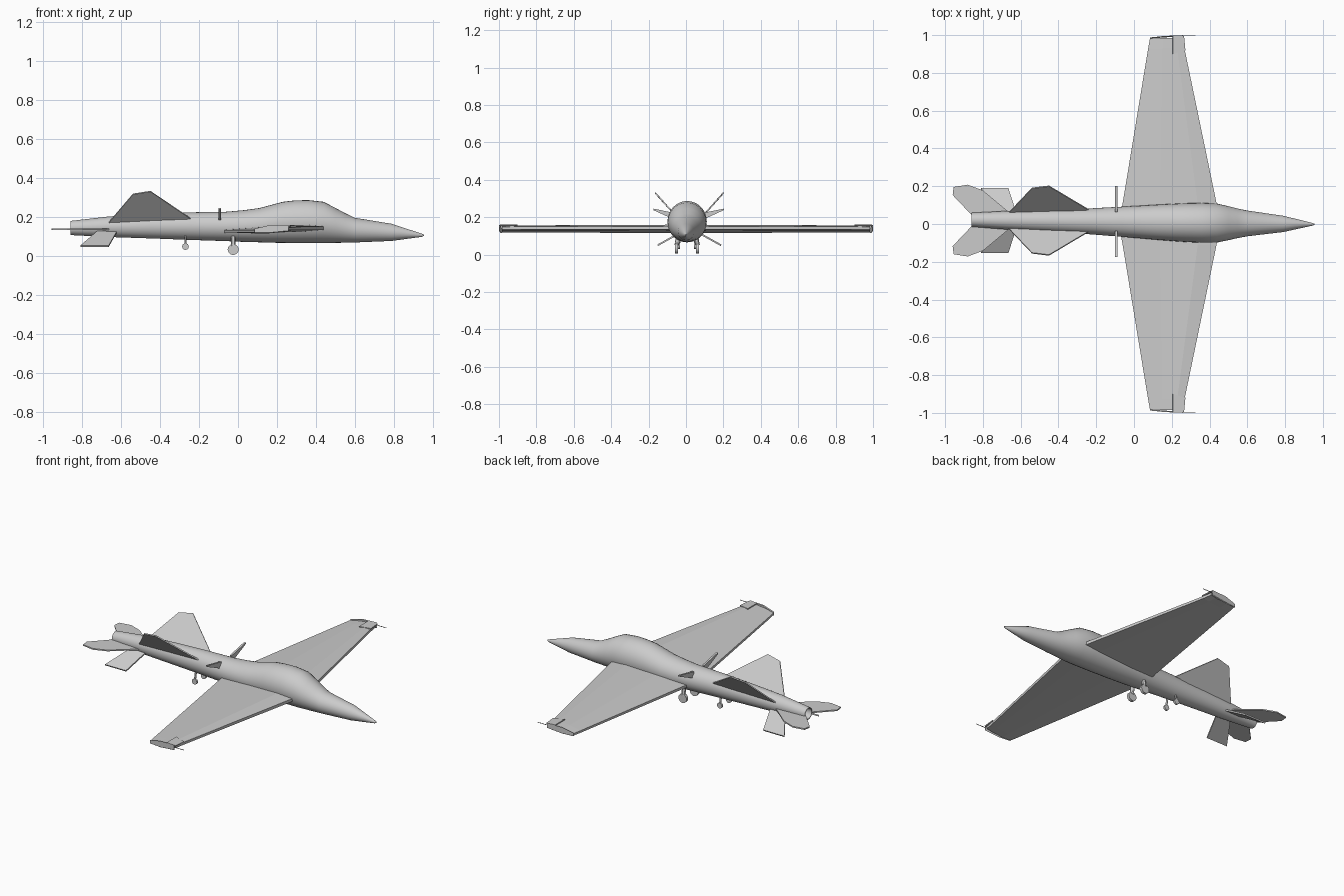
import bpy, bmesh, math
from mathutils import Vector


def make(name, verts, faces, smooth=False):
    me = bpy.data.meshes.new(name)
    me.from_pydata(verts, [], faces)
    bm = bmesh.new()
    bm.from_mesh(me)
    bmesh.ops.recalc_face_normals(bm, faces=bm.faces)
    bm.to_mesh(me)
    bm.free()
    ob = bpy.data.objects.new(name, me)
    bpy.context.collection.objects.link(ob)
    if smooth:
        bpy.ops.object.select_all(action='DESELECT')
        ob.select_set(True)
        bpy.context.view_layer.objects.active = ob
        bpy.ops.object.shade_smooth_by_angle(angle=math.radians(30))
    return ob


def loft(name, rings, smooth=False):
    # skin a list of equal-length vertex rings and cap both ends
    n = len(rings[0])
    verts = [v for r in rings for v in r]
    faces = [(i * n + j, i * n + (j + 1) % n, (i + 1) * n + (j + 1) % n, (i + 1) * n + j)
             for i in range(len(rings) - 1) for j in range(n)]
    faces += [tuple(range(n)), tuple((len(rings) - 1) * n + j for j in range(n))]
    return make(name, verts, faces, smooth)


def plate(name, outline, thick):
    # thin slab around a planar outline
    pts = [Vector(p) for p in outline]
    nrm = (pts[1] - pts[0]).cross(pts[2] - pts[0]).normalized() * thick / 2
    return loft(name, [[p - nrm for p in pts], [p + nrm for p in pts]])


def cylinder(name, a, b, r, n=16, r2=None):
    a, b = Vector(a), Vector(b)
    q = (b - a).to_track_quat('Z', 'Y')
    ring = lambda c, rad: [c + q @ Vector((rad * math.cos(2 * math.pi * k / n),
                                           rad * math.sin(2 * math.pi * k / n), 0)) for k in range(n)]
    return loft(name, [ring(a, r), ring(b, r2 or r)], True)


def mid(x):
    # the body drifts slightly sideways towards the tail
    return 0.011 - 0.0133 * x


# fuselage: x, half width, bottom z, top z (first two stations form the hollow exhaust)
stations = [(-0.78, 0.028, 0.116, 0.172), (-0.86, 0.032, 0.112, 0.175),
            (-0.86, 0.037, 0.107, 0.180), (-0.66, 0.050, 0.097, 0.203),
            (-0.45, 0.060, 0.090, 0.215), (-0.24, 0.068, 0.082, 0.224),
            (-0.06, 0.080, 0.076, 0.227), (0.03, 0.086, 0.072, 0.235),
            (0.11, 0.092, 0.070, 0.246), (0.17, 0.096, 0.068, 0.262),
            (0.23, 0.100, 0.067, 0.278), (0.29, 0.103, 0.066, 0.285),
            (0.36, 0.105, 0.066, 0.287), (0.44, 0.103, 0.066, 0.278),
            (0.50, 0.090, 0.067, 0.247), (0.55, 0.078, 0.068, 0.220),
            (0.60, 0.068, 0.069, 0.196), (0.79, 0.043, 0.077, 0.165),
            (0.945, 0.007, 0.098, 0.114), (0.955, 0.003, 0.103, 0.109)]
N = 32
rings = []
for x, w, lo, hi in stations:
    rings.append([(x, mid(x) + w * math.cos(2 * math.pi * k / N),
                   (lo + hi) / 2 + (hi - lo) / 2 * math.sin(2 * math.pi * k / N)) for k in range(N)])
loft("fuselage", rings, True)

# wing section: chord fraction from trailing edge, lower or upper height
section = [(0, 0.118), (0.35, 0.116), (0.8, 0.126), (1, 0.134),
           (1, 0.152), (0.8, 0.160), (0.4, 0.150), (0, 0.134)]

for s, side in ((1, "left"), (-1, "right")):
    # main wing
    spans = [(0.03, -0.075, 0.45, 1.0), (0.11, -0.06, 0.437, 1.0),
             (0.93, 0.075, 0.267, 0.85), (0.985, 0.085, 0.258, 0.8)]
    loft(side + "_wing", [[(te + f * (le - te), s * y, 0.135 + (z - 0.135) * k)
                           for f, z in section] for y, te, le, k in spans])
    # wing tip cap, tip panel and probe
    plate(side + "_tip_cap", [(0.085, s * 0.985, 0.118), (0.16, s * 0.993, 0.118),
                              (0.26, s * 0.997, 0.128), (0.26, s * 0.997, 0.158),
                              (0.16, s * 0.993, 0.156), (0.085, s * 0.985, 0.138)], 0.006)
    plate(side + "_tip_panel", [(0.205, s * 0.9, 0.157), (0.272, s * 0.92, 0.153),
                                (0.265, s * 0.995, 0.153), (0.205, s * 0.995, 0.157)], 0.006)
    cylinder(side + "_wing_probe", (0.24, s * 0.996, 0.145), (0.325, s * 0.996, 0.145), 0.002, 8)

    # canted upper tail fin
    c = 0.018
    plate(side + "_upper_fin", [(-0.67, c + s * 0.035, 0.165), (-0.54, c + s * 0.172, 0.318),
                                (-0.45, c + s * 0.183, 0.332), (-0.24, c + s * 0.058, 0.19)], 0.007)
    # horizontal tailplane
    plate(side + "_tailplane", [(-0.86, c + s * 0.03, 0.137), (-0.96, c + s * 0.135, 0.137),
                                (-0.955, c + s * 0.178, 0.137), (-0.88, c + s * 0.19, 0.137),
                                (-0.80, c + s * 0.16, 0.137), (-0.65, c + s * 0.035, 0.137)], 0.008)
    # canted lower fin
    plate(side + "_lower_fin", [(-0.72, c + s * 0.03, 0.128), (-0.81, c + s * 0.17, 0.05),
                                (-0.665, c + s * 0.17, 0.05), (-0.62, c + s * 0.03, 0.128)], 0.009)
    # small cross plate behind the wing
    c = 0.014
    plate(side + "_cross_plate", [(-0.094, c + s * 0.05, 0.175), (-0.094, c + s * 0.05, 0.218),
                                  (-0.094, c + s * 0.188, 0.246), (-0.094, c + s * 0.188, 0.238)], 0.012)

    # landing gear: large front pair and small rear pair
    for part, x, y, r, zc, w, leg in (("main", -0.025, 0.056, 0.028, 0.033, 0.017, 0.012),
                                      ("rear", -0.27, 0.044, 0.017, 0.048, 0.012, 0.006)):
        yc = 0.006 + s * y
        cylinder(f"{side}_{part}_wheel", (x, yc - w / 2, zc), (x, yc + w / 2, zc), r, 20)
        cylinder(f"{side}_{part}_leg", (x, yc, zc + r * 0.6), (x, yc - s * 0.012, 0.115), leg, 12)
